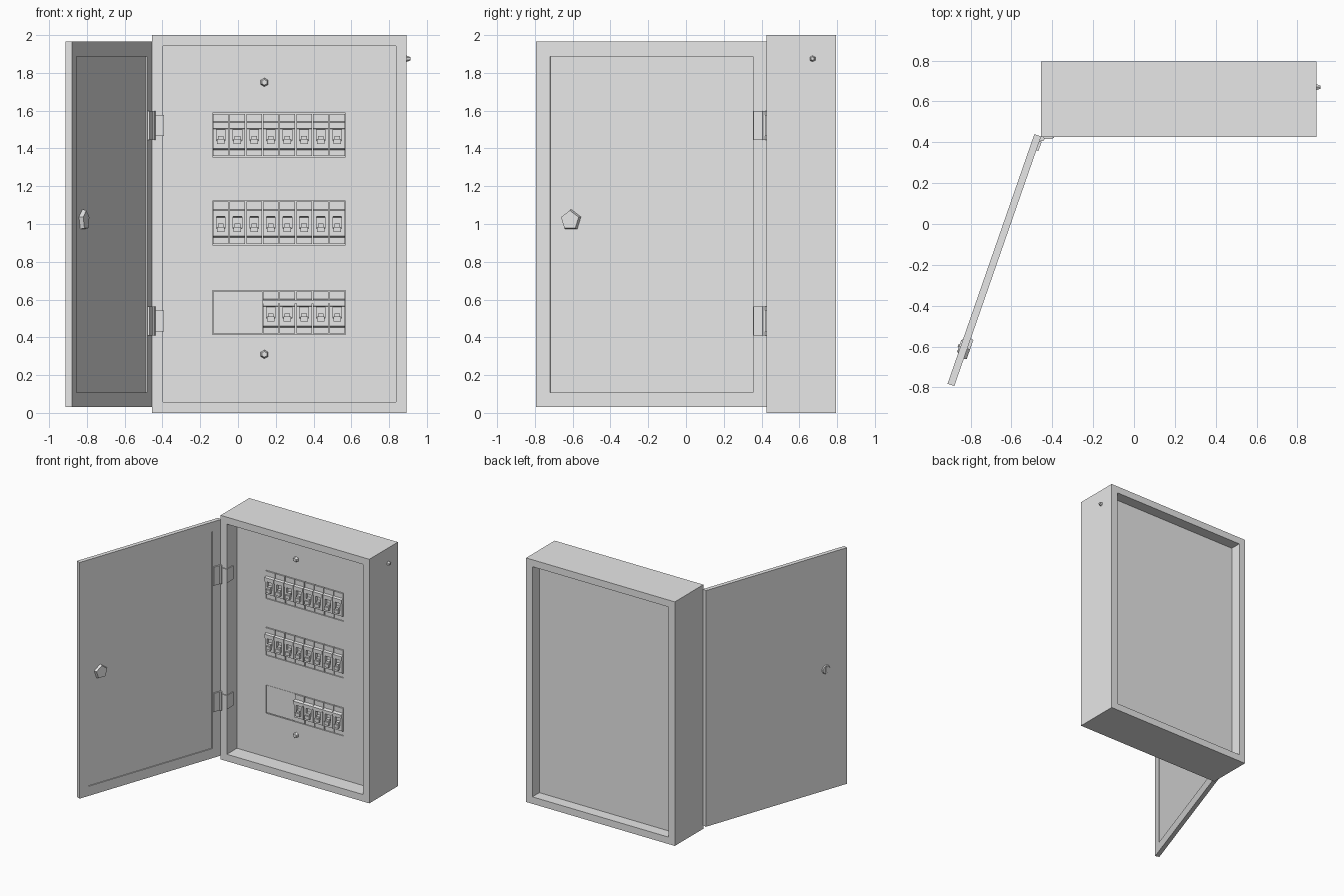
import bpy, bmesh, math
from mathutils import Matrix, Vector

if "Cube" in bpy.data.objects:
    bpy.data.objects.remove(bpy.data.objects["Cube"])

grey = bpy.data.materials.new("painted grey metal")
grey.diffuse_color = (0.8, 0.8, 0.8, 1)
grey.use_nodes = True
grey.node_tree.nodes["Principled BSDF"].inputs["Base Color"].default_value = grey.diffuse_color


def finish(name, bm, matrix=None):
    bmesh.ops.recalc_face_normals(bm, faces=bm.faces)
    me = bpy.data.meshes.new(name)
    bm.to_mesh(me)
    bm.free()
    me.materials.append(grey)
    ob = bpy.data.objects.new(name, me)
    bpy.context.collection.objects.link(ob)
    if matrix:
        ob.matrix_world = matrix
    return ob


def add_box(bm, x0, x1, y0, y1, z0, z1):
    size = Matrix.Diagonal((x1 - x0, y1 - y0, z1 - z0, 1))
    pos = Matrix.Translation(((x0 + x1) / 2, (y0 + y1) / 2, (z0 + z1) / 2))
    bmesh.ops.create_cube(bm, size=1, matrix=pos @ size)


def box(name, *dims, matrix=None):
    bm = bmesh.new()
    add_box(bm, *dims)
    return finish(name, bm, matrix)


def frame(name, x0, x1, z0, z1, section, matrix=None):
    """Rectangular frame swept from a closed (inset, y) cross-section."""
    bm = bmesh.new()
    loops = [[bm.verts.new(p) for p in ((x0 + i, y, z0 + i), (x1 - i, y, z0 + i),
                                        (x1 - i, y, z1 - i), (x0 + i, y, z1 - i))]
             for i, y in section]
    for a, b in zip(loops, loops[1:] + loops[:1]):
        for k in range(4):
            n = (k + 1) % 4
            bm.faces.new((a[k], a[n], b[n], b[k]))
    return finish(name, bm, matrix)


def disc(name, centre, axis, radius, tip, depth, sides, matrix=None):
    """Short prism or tapered head along an axis."""
    bm = bmesh.new()
    axis = Vector(axis)
    rot = axis.to_track_quat('Z', 'Y').to_matrix().to_4x4()
    mid = Vector(centre) + axis * depth / 2
    bmesh.ops.create_cone(bm, cap_ends=True, segments=sides, radius1=radius, radius2=tip,
                          depth=depth, matrix=Matrix.Translation(mid) @ rot)
    return finish(name, bm, matrix)


# cabinet shell and recessed back
frame("cabinet_shell", -0.455, 0.893, 0, 2,
      [(0, 0.425), (0, 0.795), (0.057, 0.795), (0.057, 0.425)])
box("cabinet_back", -0.41, 0.85, 0.69, 0.705, 0.05, 1.95)

# front panel with three windows
PANEL = 0.555
LEFT, RIGHT = -0.135, 0.57
rows = [0.415, 0.89, 1.355]
ROW_H = 0.232
xs = [-0.40, LEFT, RIGHT, 0.838]
zs = [0.055] + [z for r in rows for z in (r, r + ROW_H)] + [1.945]
bm = bmesh.new()
grid = [[bm.verts.new((x, PANEL, z)) for x in xs] for z in zs]
for j in range(len(zs) - 1):
    for i in range(3):
        if not (i == 1 and j % 2 == 1):
            bm.faces.new((grid[j][i], grid[j][i + 1], grid[j + 1][i + 1], grid[j + 1][i]))
panel = finish("front_panel", bm)
for f in panel.data.polygons:
    assert abs(f.normal.y) > 0.9
if panel.data.polygons[0].normal.y > 0:
    panel.data.flip_normals()
solid = panel.modifiers.new("thickness", 'SOLIDIFY')
solid.thickness = 0.01
solid.offset = -1

# circuit breakers: stepped body profile (y, z), shoulders and toggle
STEP = (RIGHT - LEFT) / 8
profile = [(0.65, 0.004), (0.557, 0.004), (0.557, 0.038), (0.537, 0.046), (0.537, 0.085),
           (0.56, 0.09), (0.56, 0.145), (0.532, 0.15), (0.532, 0.182), (0.55, 0.188),
           (0.55, 0.228), (0.65, 0.228)]


def breaker(name, x0, z0):
    bm = bmesh.new()
    a, b = x0 + 0.003, x0 + STEP - 0.003
    base = [bm.verts.new((a, y, z0 + z)) for y, z in profile]
    face = bm.faces.new(base)
    ext = bmesh.ops.extrude_face_region(bm, geom=[face])
    bmesh.ops.translate(bm, vec=(b - a, 0, 0),
                        verts=[v for v in ext['geom'] if isinstance(v, bmesh.types.BMVert)])
    # cheeks beside the toggle
    add_box(bm, a, a + 0.018, 0.537, 0.565, z0 + 0.08, z0 + 0.15)
    add_box(bm, b - 0.018, b, 0.537, 0.565, z0 + 0.08, z0 + 0.15)
    # toggle lever
    m = (a + b) / 2
    add_box(bm, m - 0.02, m + 0.02, 0.518, 0.56, z0 + 0.068, z0 + 0.095)
    add_box(bm, m - 0.015, m + 0.015, 0.53, 0.56, z0 + 0.095, z0 + 0.112)
    finish(name, bm)


for r, z in enumerate(rows):
    for k in range(8):
        if r == 0 and k < 3:
            continue
        breaker(f"breaker_{r + 1}_{k + 1}", LEFT + k * STEP, z)
box("blank_cover", LEFT + 0.003, LEFT + 3 * STEP, 0.56, 0.6, rows[0] + 0.004, rows[0] + 0.228)
box("breaker_link_bar", LEFT + 3 * STEP, RIGHT - 0.003, 0.525, 0.54,
    rows[0] + 0.165, rows[0] + 0.182)

# screws
for z in (0.31, 1.75):
    disc("panel_screw", (0.14, PANEL, z), (0, -1, 0), 0.023, 0.015, 0.022, 6)
disc("side_screw", (0.892, 0.67, 1.875), (1, 0, 0), 0.017, 0.009, 0.021, 6)

# open door, modelled along local x from the hinge, inner face at +y
d = Vector((-0.3285, -0.9445, 0)).normalized()
n = Vector((0, 0, 1)).cross(d)
M = Matrix(((d.x, n.x, 0, -0.488), (d.y, n.y, 0, 0.44), (0, 0, 1, 0), (0, 0, 0, 1)))
DOOR_L, DOOR_T = 1.294, 0.035
frame("door_rim", 0, DOOR_L, 0.03, 1.965,
      [(0, 0), (0, DOOR_T), (0.079, DOOR_T), (0.079, 0)], M)
box("door_sheet", 0.07, DOOR_L - 0.07, 0, 0.027, 0.1, 1.895, matrix=M)

# lock: five-sided inner nut, outer barrel with key bar
disc("lock_nut", (1.10, 0.025, 1.02), (0, 1, 0), 0.058, 0.052, 0.024, 5, M)
disc("lock_barrel", (1.10, 0.002, 1.02), (0, -1, 0), 0.038, 0.032, 0.009, 10, M)
box("lock_key_bar", 1.092, 1.108, -0.013, 0, 0.998, 1.042, matrix=M)

# hinges: door leaf, cabinet leaf and knuckle
for z in (0.41, 1.445):
    box("hinge_door_leaf", 0.022, 0.072, 0.03, 0.046, z, z + 0.152, matrix=M)
    box("hinge_cabinet_leaf", -0.452, -0.398, 0.417, 0.43, z + 0.02, z + 0.132)
    box("hinge_inner_leaf", -0.40, -0.392, 0.42, 0.5, z + 0.02, z + 0.132)
    disc("hinge_knuckle", (-0.45, 0.417, z), (0, 0, 1), 0.012, 0.012, 0.152, 8)
